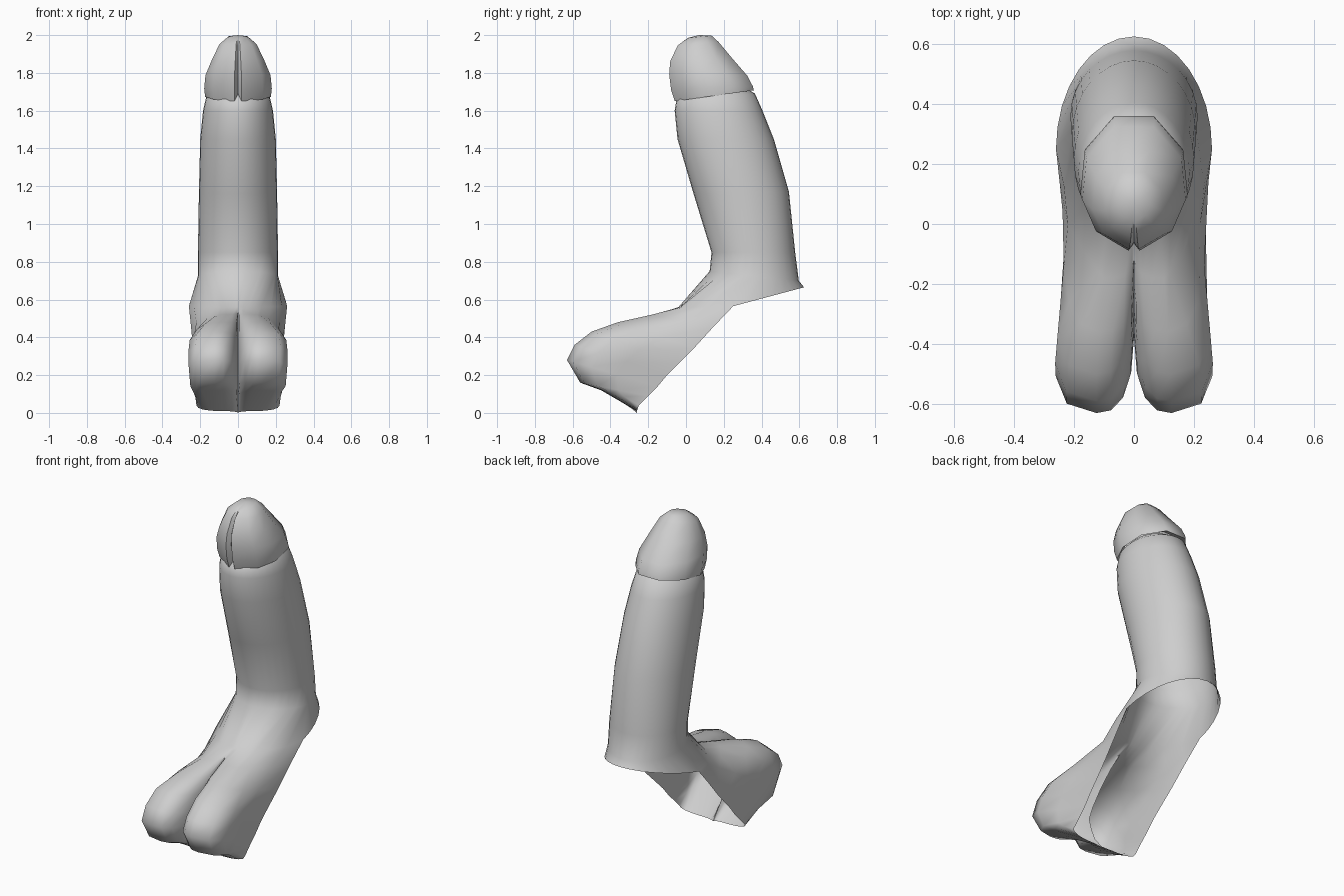
import bpy, bmesh, math
from mathutils import Vector

if "Cube" in bpy.data.objects:
    bpy.data.objects.remove(bpy.data.objects["Cube"], do_unlink=True)

SEG = 32
QUART = SEG // 4
ROUND = [360 * i / SEG for i in range(SEG)]
# Few-sided tip: flat at the back, narrow groove at the front
TIP = [0, 6, 46, 78, 116, 158, 202, 244, 282, 314, 354]

grey = bpy.data.materials.new("plain grey")
grey.use_nodes = True
grey.diffuse_color = (0.62, 0.62, 0.62, 1)
grey.node_tree.nodes["Principled BSDF"].inputs["Base Color"].default_value = grey.diffuse_color


def ring(angles, fy, fz, by, bz, hx):
    """Tilted oval, starting at the front and turning towards +x."""
    points = []
    for a in map(math.radians, angles):
        t = (1 - math.cos(a)) / 2
        points.append(Vector((hx * math.sin(a), fy + (by - fy) * t, fz + (bz - fz) * t)))
    return points


def loft(bm, rows, closed):
    for r, s in zip(rows, rows[1:]):
        n = len(r)
        for i in range(n if closed else n - 1):
            j = (i + 1) % n
            bm.faces.new((r[i], r[j], s[j], s[i]))


def add_row(bm, points):
    return [bm.verts.new(p) for p in points]


def finish(bm, name, angle):
    bmesh.ops.recalc_face_normals(bm, faces=bm.faces)
    mesh = bpy.data.meshes.new(name)
    bm.to_mesh(mesh)
    bm.free()
    mesh.materials.append(grey)
    obj = bpy.data.objects.new(name, mesh)
    bpy.context.collection.objects.link(obj)
    bpy.ops.object.select_all(action="DESELECT")
    obj.select_set(True)
    bpy.context.view_layer.objects.active = obj
    bpy.ops.object.shade_smooth_by_angle(angle=math.radians(angle))


# Shaft: tilted ovals, front y z, back y z, half width
bm = bmesh.new()
shaft_rings = [
    (.125, .75, .597, .7, .212),
    (.135, .85, .578, .85, .212),
    (.04, 1.16, .545, 1.17, .207),
    (-.045, 1.45, .465, 1.45, .2),
    (-.06, 1.6, .405, 1.6, .185),
    (-.05, 1.66, .365, 1.69, .168),
    (0, 1.7, .3, 1.73, .13),
]
rows = [add_row(bm, ring(ROUND, *r)) for r in shaft_rings]
loft(bm, rows, True)
base = rows[0]

# Flared rim behind the shaft
rim = []
for a in map(math.radians, ROUND[QUART:SEG - QUART + 1]):
    back = -math.cos(a)
    rim.append(bm.verts.new((.26 * math.sin(a), .25 + .375 * back, .565 + .1 * back)))
loft(bm, [base[QUART:SEG - QUART + 1], rim], False)


# Lower shell: arches given by open edge, lobe crest and centre cleft
def arch(ex, ey, ez, cx, cy, cz, ky, kz, bulge):
    edge, crest, cleft = Vector((ex, ey, ez)), Vector((cx, cy, cz)), Vector((0, ky, kz))
    half = []
    for i in range(QUART + 1):
        if i <= QUART // 2:
            a = math.pi * i / QUART
            s, c = math.sin(a), math.cos(a)
            p = edge.lerp(crest, s ** .85)
            p.x = cx + (ex - cx) * c + bulge * s * s * c
        else:
            a = math.pi * (i - QUART // 2) / QUART
            p = crest.lerp(cleft, (1 - math.cos(a)) ** 1.3)
            p.x = cx * (1 - math.sin(a))
        half.append(p)
    mirrored = [Vector((-p.x, p.y, p.z)) for p in reversed(half[:-1])]
    return half + mirrored


arches = [
    (.26, .25, .565, .09, -.03, .56, -.04, .56, -.1),
    (.248, .14, .45, .1, -.18, .52, -.12, .53, -.12),
    (.238, .04, .34, .115, -.36, .48, -.2, .47, .04),
    (.23, -.04, .26, .125, -.5, .43, -.28, .39, .16),
    (.225, -.1, .2, .125, -.59, .36, -.35, .3, .19),
    (.222, -.15, .14, .125, -.63, .28, -.38, .24, .19),
    (.22, -.2, .09, .125, -.56, .16, -.36, .16, .17),
    (.22, -.23, .06, .12, -.45, .12, -.33, .09, .1),
    (.22, -.25, .04, .1, -.26, .01, -.26, 0, 0),
]
front = [base[i % SEG] for i in range(QUART, -QUART - 1, -1)]
shell = [front]
for k, values in enumerate(arches):
    points = arch(*values)
    if k == 0:
        # share the side corners with the rim
        shell.append([rim[0]] + add_row(bm, points[1:-1]) + [rim[-1]])
    else:
        shell.append(add_row(bm, points))
loft(bm, shell, False)
finish(bm, "shaft_and_lower_shell", 60)

# Rounded tip with a shallow groove down its front
bm = bmesh.new()
tip_rings = [
    (-.03, 1.7, .33, 1.725, .15),
    (-.06, 1.65, .375, 1.71, .178),
    (-.08, 1.71, .37, 1.73, .183),
    (-.09, 1.79, .34, 1.785, .176),
    (-.085, 1.86, .255, 1.88, .142),
    (-.045, 1.945, .18, 1.965, .1),
    (.01, 1.985, .14, 1.998, .055),
]
rows = []
for k, values in enumerate(tip_rings):
    points = ring(TIP, *values)
    if k < len(tip_rings) - 1:
        points[0].y += .025
    if k in (1, 2):
        points[0].z += .04
    rows.append(add_row(bm, points))
loft(bm, rows, True)
top = bm.verts.new((0, .07, 2))
for a, b in zip(rows[-1], rows[-1][1:] + rows[-1][:1]):
    bm.faces.new((a, b, top))
finish(bm, "rounded_tip", 60)
